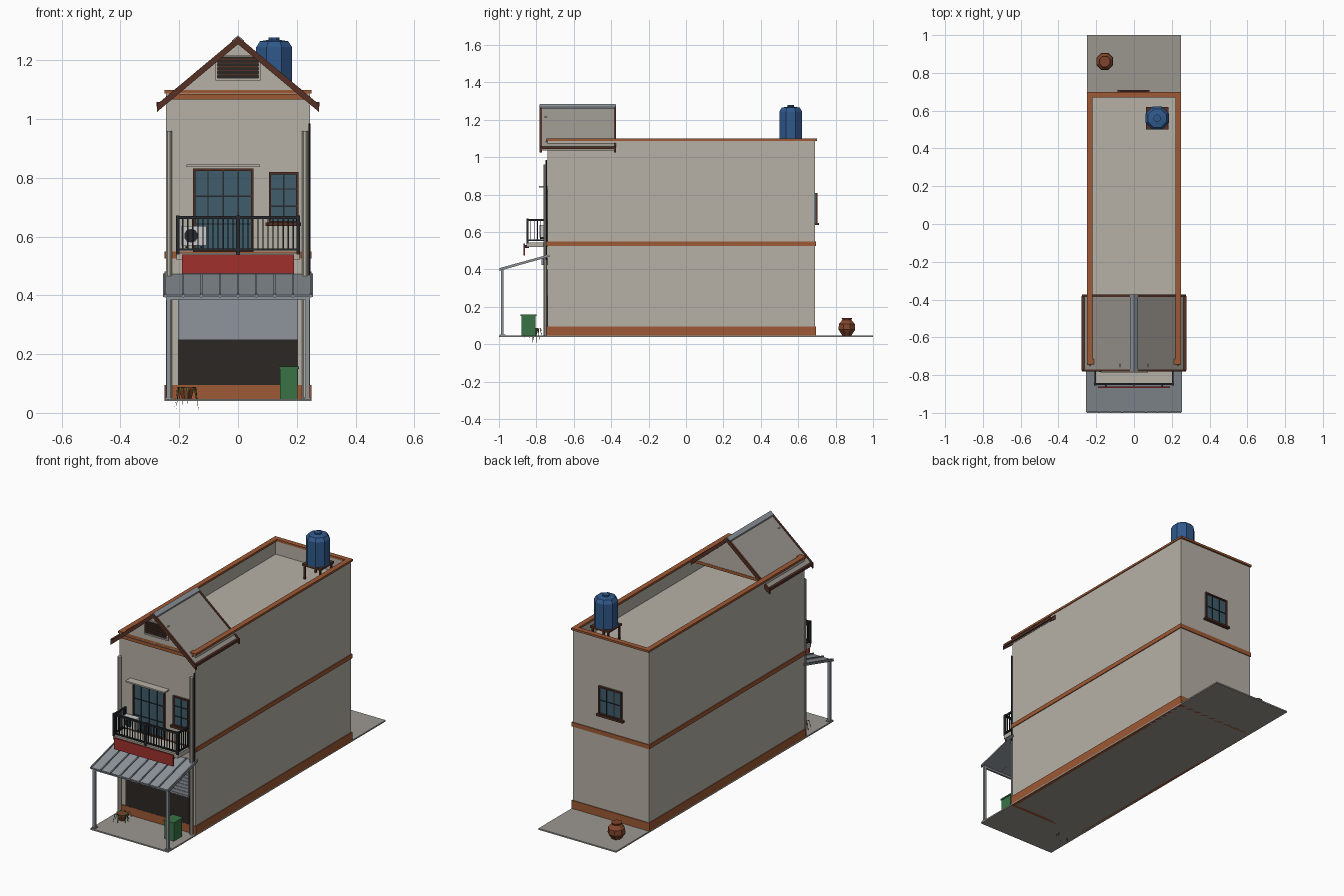
import bpy, bmesh, math
from mathutils import Vector

if "Cube" in bpy.data.objects:
    bpy.data.objects.remove(bpy.data.objects["Cube"])

def mat(name, r, g, b):
    m = bpy.data.materials.new(name)
    m.diffuse_color = (r, g, b, 1)
    m.use_nodes = True
    m.node_tree.nodes["Principled BSDF"].inputs["Base Color"].default_value = m.diffuse_color
    return m

WALL = mat("plaster", .47, .44, .38)
SLAB = mat("concrete", .33, .31, .28)
TERRA = mat("terracotta", .34, .1, .035)
BROWN = mat("dark_wood", .09, .03, .018)
GLASS = mat("glass", .05, .11, .15)
DARK = mat("dark_interior", .025, .02, .018)
IRON = mat("iron", .02, .022, .025)
METAL = mat("metal", .27, .3, .33)
RED = mat("sign_red", .35, .03, .025)
GREEN = mat("bin_green", .04, .17, .06)
BLUE = mat("tank_blue", .03, .1, .26)
LEAF = mat("leaf", .06, .16, .03)
POT = mat("clay", .22, .06, .025)
WHITE = mat("white_paint", .6, .6, .58)

def finish(name, bm, m):
    bmesh.ops.recalc_face_normals(bm, faces=bm.faces)
    me = bpy.data.meshes.new(name)
    bm.to_mesh(me)
    bm.free()
    me.materials.append(m)
    ob = bpy.data.objects.new(name, me)
    bpy.context.collection.objects.link(ob)
    return ob

def add_box(bm, x0, x1, y0, y1, z0, z1):
    vs = bmesh.ops.create_cube(bm, size=1)["verts"]
    for v in vs:
        v.co = ((x0 + x1) / 2 + v.co.x * (x1 - x0), (y0 + y1) / 2 + v.co.y * (y1 - y0),
                (z0 + z1) / 2 + v.co.z * (z1 - z0))

def boxes(name, m, *dims):
    bm = bmesh.new()
    for d in dims:
        add_box(bm, *d)
    return finish(name, bm, m)

def prism(name, m, pts, axis, a, b):
    """Extrude a profile: axis 'y' takes (x, z) points, axis 'x' takes (y, z) points."""
    bm = bmesh.new()
    at = (lambda p, t: (p[0], t, p[1])) if axis == 'y' else (lambda p, t: (t, p[0], p[1]))
    f = bm.faces.new([bm.verts.new(at(p, a)) for p in pts])
    ext = bmesh.ops.extrude_face_region(bm, geom=[f])
    d = Vector((0, b - a, 0) if axis == 'y' else (b - a, 0, 0))
    bmesh.ops.translate(bm, vec=d, verts=[g for g in ext["geom"] if isinstance(g, bmesh.types.BMVert)])
    return finish(name, bm, m)

def lathe(name, m, x, y, prof, n=8):
    """Closed n-sided turned form from (radius, z) points."""
    bm = bmesh.new()
    rings = [[bm.verts.new((x + r * math.cos(2 * math.pi * (i + .5) / n),
                            y + r * math.sin(2 * math.pi * (i + .5) / n), z)) for i in range(n)]
             for r, z in prof]
    for a, b in zip(rings, rings[1:]):
        for i in range(n):
            bm.faces.new((a[i], a[(i + 1) % n], b[(i + 1) % n], b[i]))
    bm.faces.new(rings[0])
    bm.faces.new(rings[-1])
    return finish(name, bm, m)

def ring(t, x, y0, y1, z0, z1):
    """Four boxes forming a rectangular band of width t."""
    return [(-x, x, y0, y0 + t, z0, z1), (-x, x, y1 - t, y1, z0, z1),
            (-x, -x + t, y0 + t, y1 - t, z0, z1), (x - t, x, y0 + t, y1 - t, z0, z1)]

# ground slab
boxes("ground_slab", SLAB, (-.25, .25, -1, 1, .04, .048))

# main block with sunken roof deck
bm = bmesh.new()
add_box(bm, -.245, .245, -.74, .69, .041, 1.09)
bm.faces.ensure_lookup_table()
top = max(bm.faces, key=lambda f: f.calc_center_median().z)
bmesh.ops.inset_region(bm, faces=[top], thickness=.022)
down = bmesh.ops.extrude_discrete_faces(bm, faces=[top])["faces"][0]
bmesh.ops.translate(bm, vec=(0, 0, -.08), verts=down.verts)
finish("building_walls", bm, WALL)
boxes("plinth_band", TERRA, *ring(.02, .25, -.745, .695, .04, .095))
boxes("floor_band", TERRA, *ring(.02, .25, -.745, .695, .525, .55))
boxes("parapet_coping", TERRA, *ring(.03, .25, -.745, .7, 1.088, 1.1))

# gable roof at the front
SL = .23 / .275
def chevron(x, top, th):
    return [(-x, top - SL * x), (0, top), (x, top - SL * x),
            (x, top - SL * x - th), (0, top - th), (-x, top - SL * x - th)]
prism("gable_roof", SLAB, chevron(.268, 1.277, .016), 'y', -.77, -.382)
for nm, y in (("front", -.782), ("rear", -.386)):
    prism(nm + "_bargeboard", BROWN, chevron(.275, 1.281, .026), 'y', y, y + .012)
boxes("eave_boards", BROWN, *[(s * .27 - .007, s * .27 + .007, -.775, -.38, 1.043, 1.058) for s in (-1, 1)])
prism("ridge_cap", METAL, chevron(.02, 1.285, .01), 'y', -.78, -.376)
for nm, y in (("front", -.745), ("rear", -.4)):
    prism(nm + "_gable_wall", WALL, [(-.22, 1.075), (.22, 1.075), (0, 1.262)], 'y', y, y + .015)
boxes("gable_base_bands", TERRA, (-.235, .235, -.752, -.735, 1.066, 1.085),
      (-.235, .235, -.405, -.383, 1.075, 1.092))

# gable vent with louvres
boxes("vent_panel", DARK, (-.07, .07, -.75, -.742, 1.14, 1.212))
boxes("vent_frame", WALL, (-.077, .077, -.756, -.742, 1.132, 1.14), (-.077, -.07, -.756, -.742, 1.14, 1.212),
      (.07, .077, -.756, -.742, 1.14, 1.212), (-.077, .077, -.756, -.742, 1.212, 1.217))
boxes("vent_louvres", BROWN, *[(-.07, .07, -.754, -.75, 1.15 + i * .013, 1.154 + i * .013) for i in range(5)])

def window(name, x0, x1, z0, z1, y, s, cols, rows, sill=True):
    """Framed window; s is the outward direction along y."""
    def d(a, b, lo, hi, o0, o1):
        ys = sorted((y + s * o0, y + s * o1))
        return (a, b, ys[0], ys[1], lo, hi)
    t = .008
    boxes(name + "_glass", GLASS, d(x0, x1, z0, z1, -.003, .004))
    boxes(name + "_frame", BROWN, d(x0, x0 + t, z0, z1, 0, .012), d(x1 - t, x1, z0, z1, 0, .012),
          d(x0, x1, z1 - t, z1, 0, .012), d(x0, x1, z0, z0 + t, 0, .012),
          *([d(x0 - .012, x1 + .008, z0 - .008, z0 + .003, 0, .02)] if sill else []))
    bars = [d(x0 + (x1 - x0) * i / cols - .002, x0 + (x1 - x0) * i / cols + .002, z0, z1, 0, .008)
            for i in range(1, cols)]
    bars += [d(x0, x1, z0 + (z1 - z0) * i / rows - .002, z0 + (z1 - z0) * i / rows + .002, 0, .008)
             for i in range(1, rows)]
    boxes(name + "_bars", IRON, *bars)

window("balcony_door", -.153, .052, .548, .832, -.74, -1, 4, 3, False)
window("front_window", .105, .206, .645, .82, -.74, -1, 2, 3)
window("rear_window", -.075, .075, .645, .81, .69, 1, 3, 2)
boxes("door_canopy", WALL, (-.175, .075, -.785, -.738, .837, .845))

# shop opening with half raised shutter
boxes("shop_interior", DARK, (-.205, .205, -.744, -.738, .09, .26))
boxes("shutter", METAL, (-.205, .205, -.747, -.738, .25, .4))
boxes("shutter_slats", METAL, *[(-.205, .205, -.75, -.747, .252 + i * .02, .262 + i * .02) for i in range(7)])
boxes("shutter_housing", METAL, (-.22, .22, -.772, -.738, .425, .46))

# awning with standing seams and posts
prism("awning_sheet", METAL, [(-.995, .394), (-.73, .468), (-.73, .475), (-.995, .401)], 'x', -.255, .255)
for i in range(9):
    x = -.248 + i * .062
    prism("awning_seam", METAL, [(-.998, .392), (-.73, .47), (-.73, .481), (-.998, .407)], 'x', x - .003, x + .003)
boxes("awning_posts", METAL, *[(s * .237 - .007, s * .237 + .007, -.989, -.975, .045, .4) for s in (-1, 1)],
      *[(s * .237 - .012, s * .237 + .012, -.994, -.965, .045, .053) for s in (-1, 1)])
boxes("awning_beam", METAL, (-.245, .245, -.989, -.977, .385, .396))

# sign board
boxes("sign_board", RED, (-.19, .19, -.868, -.86, .475, .54))
boxes("sign_brackets", IRON, *[(x - .004, x + .004, -.861, -.84, .515, .53) for x in (-.15, .15)])

# balcony and railing
boxes("balcony_slab", WALL, (-.21, .21, -.852, -.738, .52, .545))
yf = -.848
boxes("balcony_rails", IRON, *[r for z0, z1 in ((.66, .67), (.553, .56)) for r in (
    (-.21, .21, yf - .005, yf + .005, z0, z1), (-.21, -.2, yf, -.74, z0, z1), (.2, .21, yf, -.74, z0, z1))])
boxes("balcony_posts", IRON, *[(x - .006, x + .006, yf - .006, yf + .006, .54, .672) for x in (-.205, 0, .205)],
      *[(x - .005, x + .005, -.75, -.74, .54, .67) for x in (-.205, .205)])
boxes("balcony_bars", IRON, *[(x - .002, x + .002, yf - .002, yf + .002, .555, .665)
                              for x in [-.205 + .41 * i / 24 for i in range(1, 24)]],
      *[(x - .002, x + .002, y - .002, y + .002, .555, .665) for x in (-.205, .205)
        for y in [yf + .018 * i for i in range(1, 6)]])

# air conditioner
boxes("air_conditioner", WHITE, (-.192, -.108, -.782, -.75, .57, .637))
boxes("air_conditioner_brackets", IRON, *[(x - .003, x + .003, -.78, -.74, .562, .57) for x in (-.175, -.125)])
fan = lathe("air_conditioner_fan", IRON, 0, 0, [(.024, 0), (.024, .003)], 10)
fan.rotation_euler.x = math.pi / 2
fan.location = (-.16, -.781, .603)

# drain pipes
for x, z in ((-.235, .96), (.228, .96)):
    lathe("drain_pipe", WALL, x, -.753, [(.011, .045), (.011, z)], 8)
lathe("cable_conduit", IRON, .243, -.748, [(.004, .45), (.004, .985)], 6)

# rooftop water tank on a stand
tx, ty = .123, .56
boxes("tank_stand", BROWN, (tx - .06, tx + .06, ty - .06, ty + .06, 1.088, 1.1),
      *[(tx + a * .05 - .005, tx + a * .05 + .005, ty + b * .05 - .005, ty + b * .05 + .005, 1.005, 1.09)
        for a in (-1, 1) for b in (-1, 1)])
lathe("water_tank", BLUE, tx, ty, [(.066, 1.1), (.066, 1.245), (.052, 1.265), (.02, 1.27), (.02, 1.278)], 8)

# bin, pot plant and rear jar
boxes("bin_body", GREEN, (.143, .203, -.88, -.805, .047, .15))
boxes("bin_lid", GREEN, (.139, .207, -.885, -.8, .15, .158))
px, py = -.175, -.815
lathe("plant_pot", POT, px, py, [(.017, .046), (.026, .078), (.029, .078), (.029, .086), (.02, .086)], 8)
bm = bmesh.new()
for i in range(9):
    a = i * 2.4
    u, w = Vector((math.cos(a), math.sin(a), 0)), Vector((-math.sin(a), math.cos(a), 0)) * .004
    r = .032 + .004 * (i % 4)
    base, mid = Vector((px, py, .084)) + u * .005, Vector((px, py, .088)) + u * r
    tip = Vector((px, py, .0 + .012 * (i % 4))) + u * (r + .012)
    v = [bm.verts.new(p) for p in (base - w, base + w, mid + w, mid - w, tip)]
    bm.faces.new(v[:4])
    bm.faces.new((v[3], v[2], v[4]))
finish("plant_leaves", bm, LEAF)
lathe("water_jar", POT, -.155, .86, [(.026, .047), (.048, .078), (.046, .108), (.026, .13), (.03, .14)], 8)
